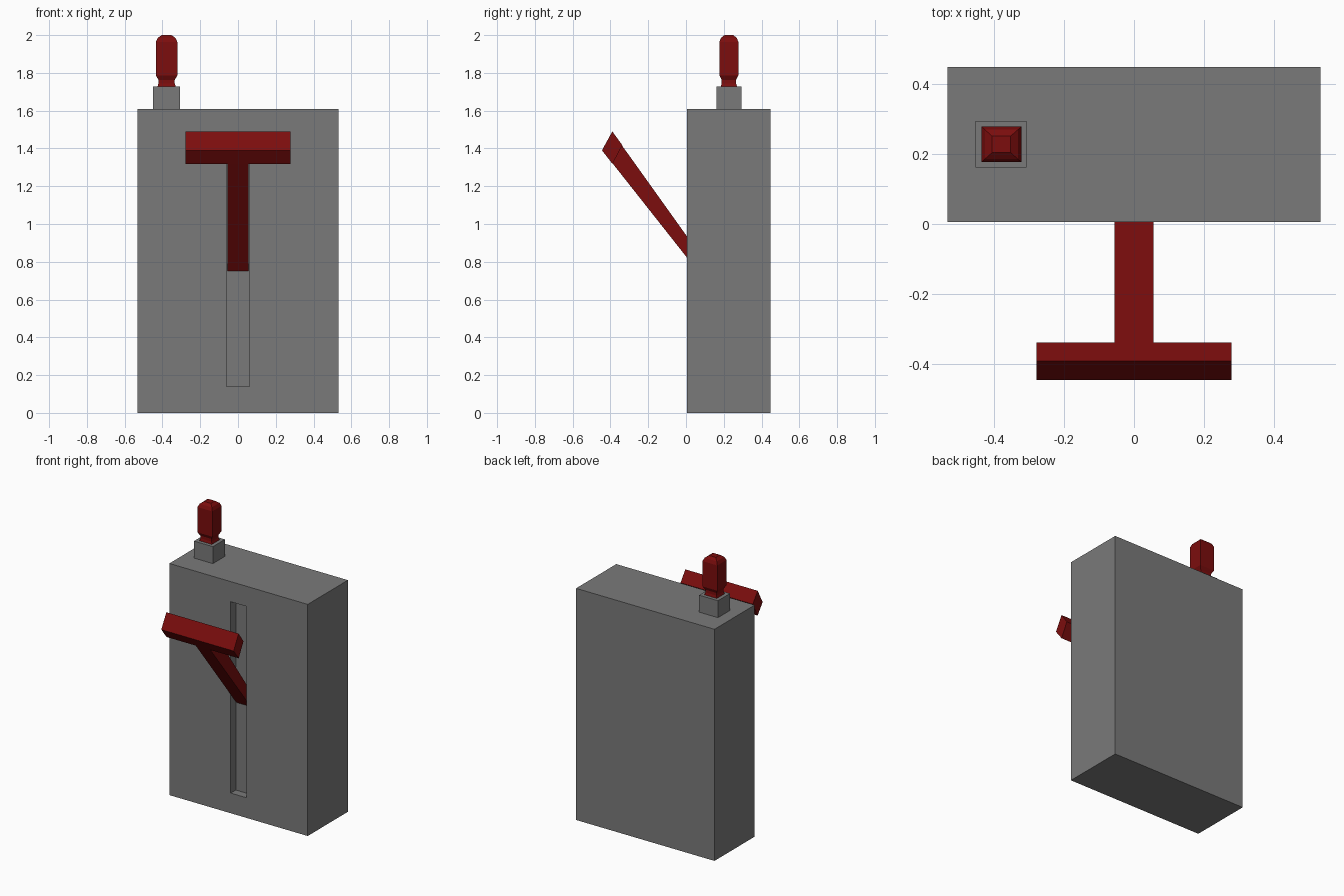
import bpy, bmesh

if "Cube" in bpy.data.objects:
    bpy.data.objects.remove(bpy.data.objects["Cube"])


def material(name, rgb):
    m = bpy.data.materials.new(name)
    m.diffuse_color = (*rgb, 1.0)
    m.use_nodes = True
    m.node_tree.nodes["Principled BSDF"].inputs["Base Color"].default_value = m.diffuse_color
    return m


grey = material("grey metal", (0.195, 0.195, 0.195))
red = material("dark red", (0.2, 0.004, 0.004))


def add_object(name, bm, mat):
    bmesh.ops.recalc_face_normals(bm, faces=bm.faces)
    mesh = bpy.data.meshes.new(name)
    bm.to_mesh(mesh)
    bm.free()
    mesh.materials.append(mat)
    ob = bpy.data.objects.new(name, mesh)
    bpy.context.collection.objects.link(ob)
    return ob


def loft(name, rings, mat):
    """Bridge four-sided rings and cap both ends."""
    bm = bmesh.new()
    loops = [[bm.verts.new(p) for p in ring] for ring in rings]
    for a, b in zip(loops, loops[1:]):
        for i in range(4):
            j = (i + 1) % 4
            bm.faces.new((a[i], a[j], b[j], b[i]))
    bm.faces.new(loops[0])
    bm.faces.new(loops[-1])
    return add_object(name, bm, mat)


def rect(cx, cy, hx, hy, z):
    return [(cx + sx * hx, cy + sy * hy, z)
            for sx, sy in ((-1, -1), (1, -1), (1, 1), (-1, 1))]


def box(name, x0, x1, y0, y1, z0, z1, mat):
    c = ((x0 + x1) / 2, (y0 + y1) / 2, (x1 - x0) / 2, (y1 - y0) / 2)
    return loft(name, [rect(*c, z0), rect(*c, z1)], mat)


def extrude_x(name, profile, half, mat):
    """Extrude a side (y, z) profile symmetrically along x."""
    return loft(name, [[(x, y, z) for y, z in profile] for x in (-half, half)], mat)


# Housing with a vertical slot cut in the front
housing = box("housing", -0.532, 0.532, 0.006, 0.447, 0, 1.61, grey)
cutter = box("slot_cutter", -0.06, 0.06, -0.1, 0.062, 0.14, 1.47, grey)
cutter.hide_render = True
cutter.hide_viewport = True
cut = housing.modifiers.new("slot", "BOOLEAN")
cut.operation = "DIFFERENCE"
cut.solver = "EXACT"
cut.object = cutter

# Slanted handle: tapering stem and cross grip
extrude_x("handle_stem", [(0.062, 0.75), (0.062, 0.855), (-0.342, 1.42), (-0.388, 1.32)],
          0.056, red)
extrude_x("handle_grip", [(-0.39, 1.49), (-0.445, 1.39), (-0.389, 1.318), (-0.337, 1.417)],
          0.278, red)

# Top socket and square lamp knob
box("knob_socket", -0.451, -0.306, 0.161, 0.293, 1.61, 1.728, grey)
knob_profile = [(0.048, 1.728), (0.043, 1.745), (0.043, 1.763), (0.057, 1.787),
                (0.057, 1.963), (0.047, 1.985), (0.026, 2.0)]
loft("knob", [rect(-0.378, 0.227, r, r * 0.89, z) for r, z in knob_profile], red)
